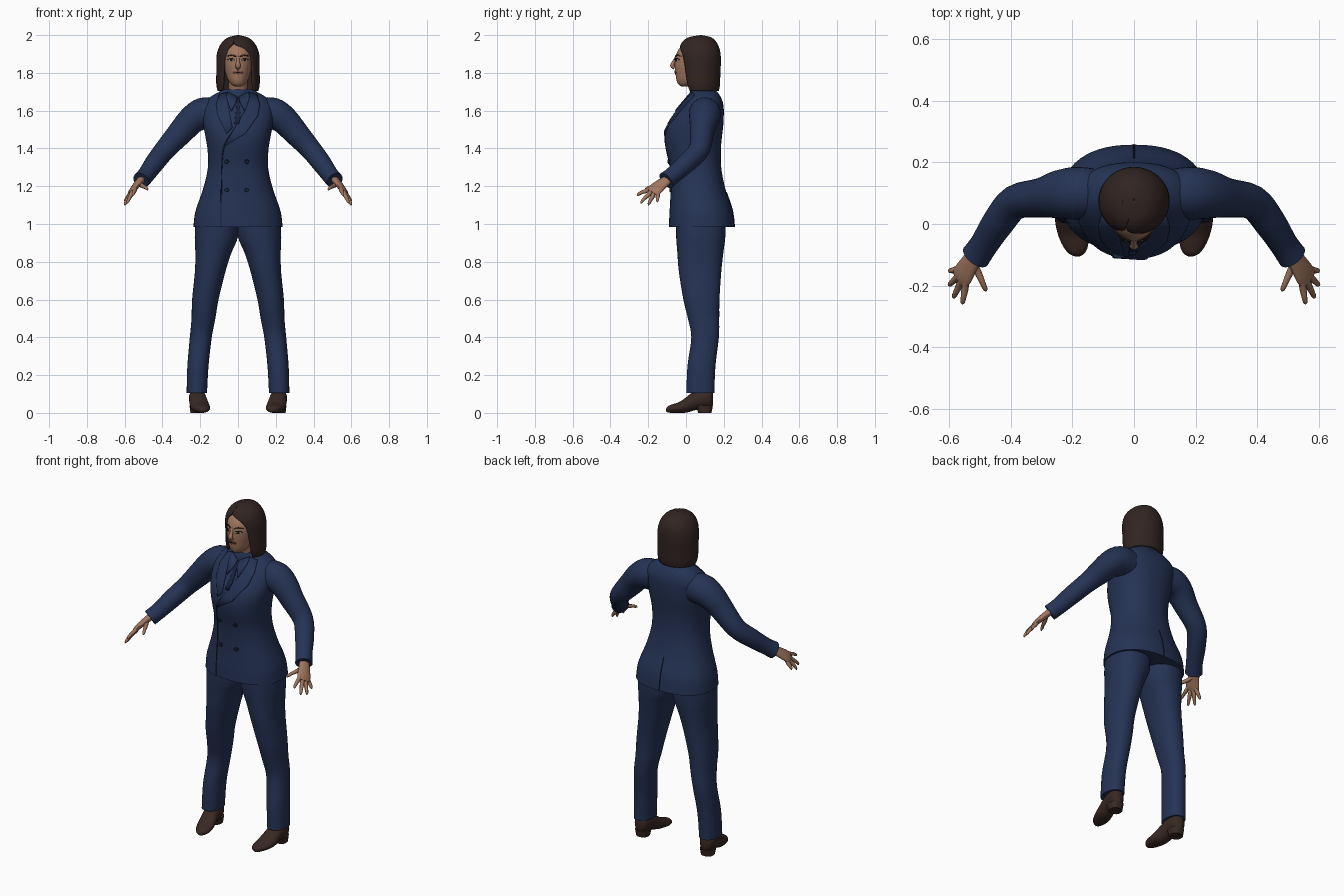
import bpy, bmesh
from math import sin, cos, pi, radians, sqrt
from mathutils import Vector

if "Cube" in bpy.data.objects:
    bpy.data.objects.remove(bpy.data.objects["Cube"])


def material(name, rgb):
    m = bpy.data.materials.new(name)
    m.use_nodes = True
    m.diffuse_color = (*rgb, 1)
    m.node_tree.nodes["Principled BSDF"].inputs["Base Color"].default_value = (*rgb, 1)
    return m


SUIT = material("navy_cloth", (.018, .033, .09))
SEAM = material("dark_navy", (.009, .016, .045))
SKIN = material("skin", (.36, .185, .115))
HAIR = material("dark_brown_hair", (.031, .018, .016))
SHOE = material("brown_leather", (.04, .021, .017))
WHITE = material("eye_white", (.5, .45, .4))
DARK = material("eye_dark", (.012, .008, .007))
LIP = material("lip", (.24, .095, .07))


def smooth(rows, k=4):
    """Catmull-Rom interpolation of rows of numbers."""
    out = []
    for i in range(len(rows) - 1):
        a, b = rows[max(i - 1, 0)], rows[i]
        c, d = rows[i + 1], rows[min(i + 2, len(rows) - 1)]
        for j in range(k):
            t = j / k
            out.append([q + .5 * t * (r - p + t * (2*p - 5*q + 4*r - s + t * (3*(q - r) + s - p)))
                        for p, q, r, s in zip(a, b, c, d)])
    return out + [list(rows[-1])]


def skin_rings(name, rings, mat, closed=True, mirror=False, thick=0):
    """Join rows of points into one smooth object."""
    bm = bmesh.new()
    vs = [[bm.verts.new(p) for p in ring] for ring in rings]
    n = len(vs[0])
    for a, b in zip(vs, vs[1:]):
        for i in range(n if closed else n - 1):
            j = (i + 1) % n
            bm.faces.new((a[i], a[j], b[j], b[i]))
    if closed:
        bm.faces.new(vs[0])
        bm.faces.new(vs[-1])
    bmesh.ops.remove_doubles(bm, verts=bm.verts, dist=.00005)
    bmesh.ops.recalc_face_normals(bm, faces=bm.faces)
    me = bpy.data.meshes.new(name)
    bm.to_mesh(me)
    bm.free()
    me.materials.append(mat)
    ob = bpy.data.objects.new(name, me)
    bpy.context.collection.objects.link(ob)
    bpy.ops.object.select_all(action='DESELECT')
    ob.select_set(True)
    bpy.context.view_layer.objects.active = ob
    bpy.ops.object.shade_smooth_by_angle(angle=radians(50))
    if thick:
        mod = ob.modifiers.new("thickness", 'SOLIDIFY')
        mod.thickness, mod.offset = thick, 0
    if mirror:
        ob.modifiers.new("mirror", 'MIRROR')
    return ob


def spow(v, e):
    return abs(v) ** e * (1 if v > 0 else -1)


def body(name, rows, mat, p=2, n=40, mirror=False):
    """Upright loft; row = z, centre x, half width, front y, back y."""
    rings = []
    for z, cx, rx, yf, yb in smooth(rows):
        rings.append([(cx + rx * spow(cos(2*pi*i/n), 2/p),
                       (yf + yb)/2 + (yb - yf)/2 * spow(sin(2*pi*i/n), 2/p), z) for i in range(n)])
    return skin_rings(name, rings, mat, mirror=mirror)


def tube(name, rows, mat, side=(1, 0, 0), axis=None, n=16, mirror=False):
    """Loft along a path; row = x, y, z, half width, half height."""
    rows = smooth(rows)
    pts = [Vector(r[:3]) for r in rows]
    rings = []
    for i, r in enumerate(rows):
        t = Vector(axis) if axis else pts[min(i + 1, len(pts) - 1)] - pts[max(i - 1, 0)]
        t.normalize()
        u = Vector(side)
        u = (u - t * u.dot(t)).normalized()
        v = t.cross(u)
        rings.append([pts[i] + u * r[3] * cos(2*pi*k/n) + v * r[4] * sin(2*pi*k/n) for k in range(n)])
    return skin_rings(name, rings, mat, mirror=mirror)


def front(rows, p):
    """Return a function giving the front y of a body at x, z."""
    table = smooth(rows)

    def f(x, z):
        z = min(max(z, table[0][0]), table[-1][0])
        for a, b in zip(table, table[1:]):
            if z <= b[0]:
                t = (z - a[0]) / (b[0] - a[0])
                _, _, rx, yf, yb = [q + (r - q) * t for q, r in zip(a, b)]
                w = max(0, 1 - min(abs(x) / rx, 1) ** p) ** (1/p)
                return (yf + yb)/2 - (yb - yf)/2 * w
    return f


def patch(name, surf, rows, mat, off=.003, mirror=False, thick=.004):
    """Plate laid on a surface; row = x, z of one edge, x, z of the other."""
    grid = []
    for xa, za, xb, zb in rows:
        line = [(xa + (xb - xa)*i/8, za + (zb - za)*i/8) for i in range(9)]
        grid.append([(x, surf(x, z) - off, z) for x, z in line])
    return skin_rings(name, grid, mat, False, mirror, thick)


def oval(name, surf, x, z, rx, rz, mat, off=.002, mirror=True, thick=.003):
    rows = []
    for i in range(11):
        a = pi * i / 10
        w, h = rx * sin(a) + .0003, z - rz * cos(a)
        rows.append((x - w, h, x + w, h))
    patch(name, surf, rows, mat, off, mirror, thick)


# Jacket body
coat = [(z, 0, rx, yf, yb) for z, rx, yf, yb in (
    (.985, .236, -.09, .257), (1.05, .229, -.088, .25), (1.1, .215, -.085, .238),
    (1.17, .19, -.082, .213), (1.25, .168, -.083, .194), (1.32, .158, -.09, .185),
    (1.4, .162, -.108, .185), (1.46, .172, -.112, .19), (1.52, .183, -.098, .197),
    (1.58, .19, -.06, .2), (1.63, .185, -.02, .198), (1.67, .15, .015, .185),
    (1.7, .1, .035, .165), (1.715, .075, .045, .15))]
body("jacket", coat, SUIT, 2.3, 56)
chest = front(coat, 2.3)

# Sleeves
tube("sleeves", [(.13, .1, 1.585, .08, .085), (.19, .1, 1.582, .085, .085), (.245, .095, 1.55, .078, .075),
                 (.3, .085, 1.49, .064, .068), (.385, .07, 1.395, .056, .056), (.44, .005, 1.325, .052, .052),
                 (.485, -.065, 1.262, .046, .046), (.513, -.105, 1.23, .049, .046)],
     SUIT, (0, 1, 0), n=28, mirror=True)

# Trousers
body("trousers", [(.105, .218, .054, .002, .15), (.25, .212, .056, .008, .156), (.4, .197, .058, .028, .174),
                  (.5, .183, .063, .01, .176), (.6, .173, .07, -.014, .177), (.75, .147, .081, -.038, .187),
                  (.85, .13, .096, -.046, .198), (.93, .115, .114, -.052, .208), (1.03, .112, .112, -.055, .21)],
     SUIT, 2.2, mirror=True)

# Shoes and heels
tube("shoes", [(.184, -.105, .015, .008, .008), (.186, -.095, .019, .026, .017), (.19, -.07, .023, .041, .023),
               (.197, -.035, .029, .049, .029), (.205, .005, .044, .05, .042), (.212, .05, .068, .046, .053),
               (.216, .1, .078, .044, .053), (.217, .13, .076, .034, .048), (.217, .143, .074, .01, .03)],
     SHOE, axis=(0, 1, 0), n=24, mirror=True)
body("shoe_heels", [(0, .216, .036, .065, .135), (.04, .216, .041, .05, .143)], SHOE, 2.5, 24, True)

# Hands
tube("palms", [(.5, -.08, 1.248, .026, .021), (.53, -.125, 1.215, .034, .018),
               (.555, -.165, 1.182, .041, .015), (.566, -.182, 1.167, .034, .009)],
     SKIN, (.027, .045, -.02), mirror=True)
fingers = {"index_fingers": ((.544, -.19, 1.188), (.556, -.258, 1.148)),
           "middle_fingers": ((.558, -.183, 1.174), (.585, -.238, 1.108)),
           "ring_fingers": ((.568, -.169, 1.164), (.599, -.198, 1.098)),
           "little_fingers": ((.57, -.148, 1.162), (.598, -.152, 1.115)),
           "thumbs": ((.517, -.13, 1.212), (.479, -.217, 1.178))}
for name, (a, b) in fingers.items():
    a, b = Vector(a), Vector(b)
    path = [(a.lerp(b, t), r) for t, r in ((-.2, .011), (.3, .0115), (.65, .0095), (.92, .0075), (1, .002))]
    tube(name, [(*(p + Vector((0, 0, .006 * sin(pi * max(i - 1, 0) / 3)))), r, r)
                for i, (p, r) in enumerate(path)], SKIN, (.027, .045, -.02), n=10, mirror=True)

# Neck and head
tube("neck", [(0, .09, 1.64, .056, .052), (0, .075, 1.71, .05, .047), (0, .06, 1.79, .052, .055)], SKIN, n=24)
skull = [(z, 0, rx, yf, yb) for z, rx, yf, yb in (
    (1.728, .016, -.024, .02), (1.74, .036, -.041, .05), (1.765, .054, -.051, .09),
    (1.8, .066, -.056, .12), (1.84, .075, -.06, .14), (1.88, .078, -.057, .145),
    (1.92, .074, -.042, .14), (1.95, .06, -.017, .13), (1.97, .04, .01, .11))]
body("head", skull, SKIN)
face = front(skull, 2)
tube("nose", [(0, -.05, 1.888, .006, .006), (0, -.063, 1.862, .009, .008),
              (0, -.073, 1.839, .014, .011), (0, -.06, 1.825, .011, .008)], SKIN)
oval("eyes", face, .035, 1.868, .015, .0065, WHITE)
oval("irises", face, .035, 1.868, .0065, .0065, DARK, .004)
patch("upper_lids", face, [(.018, 1.868, .018, 1.871), (.028, 1.874, .028, 1.878),
                           (.042, 1.874, .042, 1.878), (.053, 1.867, .053, 1.872)], DARK, .004, True)
patch("eyebrows", face, [(.012, 1.884, .012, 1.892), (.035, 1.891, .035, 1.899),
                         (.058, 1.886, .058, 1.89)], HAIR, .003, True)
oval("lips", face, 0, 1.802, .025, .009, LIP, mirror=False)
oval("mouth_line", face, 0, 1.803, .023, .0015, DARK, .004, False)

# Bobbed hair, open at the face; row = z, centre y, half width, half depth, edge angles
bob = [(1.705, .08, .108, .094, 50, 50), (1.74, .078, .115, .102, 46, 46), (1.8, .076, .115, .106, 43, 43),
       (1.86, .075, .115, .11, 39, 39), (1.9, .073, .112, .11, 33, 34), (1.93, .071, .103, .106, 18, 30),
       (1.955, .07, .09, .096, -12, 20), (1.975, .071, .072, .08, -18, 18),
       (1.99, .074, .048, .055, -18, 18), (2, .078, .003, .003, -18, 18)]
rings = []
for z, cy, rx, ry, right, left in smooth(bob):
    start, end = radians(right), 2*pi - radians(left)
    angles = [start + (end - start) * i / 48 for i in range(49)]
    rings.append([(rx * sin(a), cy - ry * cos(a), min(z, 2)) for a in angles])
hair = skin_rings("hair", rings, HAIR, False, thick=.014)
hair.modifiers["thickness"].offset = -1
tube("hair_parting", [(-.026, .0, 1.964, .002, .001), (-.036, .06, 1.992, .002, .001),
                      (-.036, .12, 1.986, .002, .001)], DARK, n=6)

# Shirt, tie and lapels
body("shirt_collar", [(1.66, 0, .075, .012, .15), (1.69, 0, .066, .018, .14), (1.712, 0, .058, .026, .132)], SUIT)
patch("collar_wings", chest, [(.004, 1.672, .058, 1.7), (.012, 1.64, .06, 1.665),
                              (.034, 1.6, .04, 1.602)], SUIT, .012, True, .006)
patch("tie", chest, [(-.012, 1.668, .012, 1.668), (-.008, 1.635, .008, 1.635),
                     (-.014, 1.57, .014, 1.57), (-.018, 1.53, .005, 1.53)], SEAM, .005)
patch("left_lapel", chest, [(.06, 1.695, .1, 1.685), (.05, 1.64, .115, 1.63), (.03, 1.585, .105, 1.57),
                            (-.02, 1.5, .04, 1.48), (-.07, 1.42, -.062, 1.415)], SUIT, .005, thick=.007)
patch("right_lapel", chest, [(-.06, 1.695, -.1, 1.685), (-.052, 1.64, -.115, 1.63),
                             (-.042, 1.57, -.105, 1.57), (-.03, 1.51, -.06, 1.48)], SUIT, .004, thick=.006)


def seam(name, points, place):
    tube(name, [(x, place(x, z), z, .003, .003) for x, z in points], SEAM, n=6)


# Closure edge, back vent and buttons
seam("front_edge", [(.03, 1.585), (-.02, 1.5), (-.07, 1.42), (-.085, 1.32), (-.088, 1.2),
                    (-.09, 1.1), (-.09, .987)], lambda x, z: chest(x, z) - .001)
back = {row[0]: row[4] for row in coat}
seam("back_vent", [(0, z) for z in sorted(back) if z < 1.2], lambda x, z: back[z])
for z in (1.18, 1.33):
    for x in (-.06, .047):
        oval("button", chest, x, z, .011, .011, SEAM, .004, False, .008)
